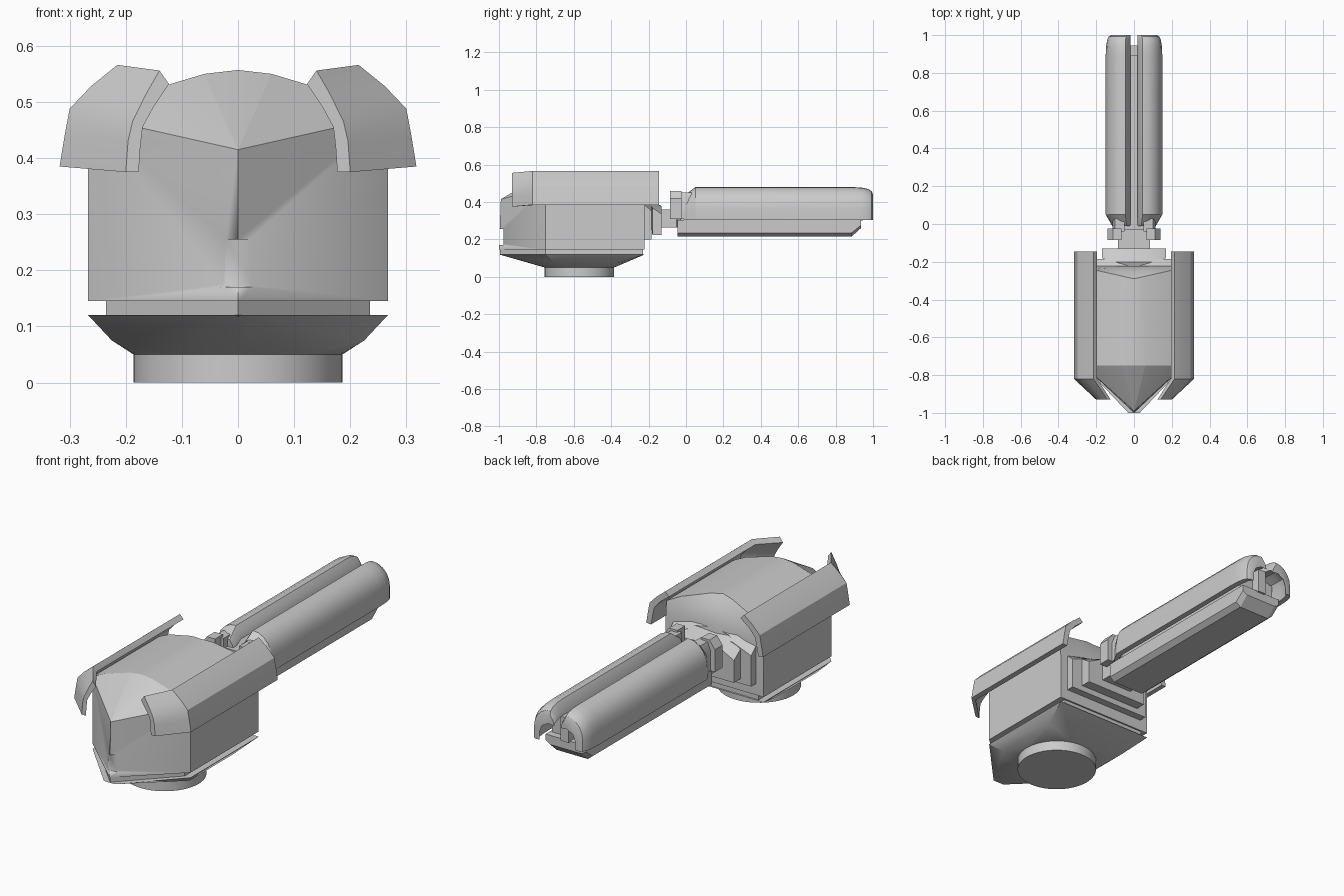
import bpy, bmesh, math

if "Cube" in bpy.data.objects:
    bpy.data.objects.remove(bpy.data.objects["Cube"])


def finish(name, bm, mirror=False):
    bmesh.ops.remove_doubles(bm, verts=bm.verts, dist=1e-5)
    bmesh.ops.recalc_face_normals(bm, faces=bm.faces)
    mesh = bpy.data.meshes.new(name)
    bm.to_mesh(mesh)
    bm.free()
    ob = bpy.data.objects.new(name, mesh)
    bpy.context.collection.objects.link(ob)
    if mirror:
        ob.modifiers.new("mirror", 'MIRROR').use_mirror_merge = False
    return ob


def loft(name, rings, mirror=False):
    """Skin a list of equal-length closed rings and cap both ends."""
    bm = bmesh.new()
    vs = [[bm.verts.new(p) for p in r] for r in rings]
    n = len(vs[0])
    for a, b in zip(vs, vs[1:]):
        for i in range(n):
            j = (i + 1) % n
            bm.faces.new((a[i], a[j], b[j], b[i]))
    bm.faces.new(vs[0])
    bm.faces.new(vs[-1])
    return finish(name, bm, mirror)


def prism_z(name, plan, z0, z1):
    return loft(name, [[(x, y, z) for x, y in plan] for z in (z0, z1)])


def prism_y(name, prof, y0, y1, mirror=False):
    return loft(name, [[(x, y, z) for x, z in prof] for y in (y0, y1)], mirror)


def sym(half):
    """Complete a right-half outline with its left half."""
    return half + [(-x, z) for x, z in reversed(half) if abs(x) > 1e-6]


def hull(points):
    bm = bmesh.new()
    for p in points:
        bm.verts.new(p)
    res = bmesh.ops.convex_hull(bm, input=bm.verts)
    junk = [v for v in res["geom_interior"] if isinstance(v, bmesh.types.BMVert)]
    bmesh.ops.delete(bm, geom=junk, context='VERTS')
    return bm


# round base
bm = bmesh.new()
bmesh.ops.create_cone(bm, cap_ends=True, segments=48, radius1=.186, radius2=.186, depth=.06)
bmesh.ops.translate(bm, verts=bm.verts, vec=(0, -.57, .03))
finish("base_ring", bm)

# flared skirt from the round base to the pointed turret plan
circle = [(.186 * math.cos(math.tau * i / 48), -.57 + .186 * math.sin(math.tau * i / 48), .05)
          for i in range(48)]
rim = [(s * x, y, z) for s in (-1, 1) for x, y, z in
       ((.267, -.22, .12), (.267, -.75, .12), (.225, -.70, .075), (.225, -.36, .075), (.03, -1, .12))]
finish("skirt", hull(circle + rim))

# recessed band between skirt and body
prism_z("band", [(.235, -.23), (.235, -.75), (0, -.995), (-.235, -.75), (-.235, -.23)], .118, .15)

# turret body: arched roof with sloped rear edge
arch = sym([(.267, .145), (.267, .475), (.2, .508), (.125, .53), (.06, .55), (0, .557)])
front = [(x, -.75, z) for x, z in arch]
crease = [(x, -.23 - .06 * (1 - abs(x) / .267), z) for x, z in arch]
mid = [(x, -.226 - .025 * (1 - abs(x) / .267), .145 + (z - .145) * .88) for x, z in arch]
rear = [(x, -.222, .145 + (z - .145) * .70) for x, z in arch]
body = loft("turret_body", [front, crease, mid, rear])

# pointed prow with a flat triangular brow
bm = hull(front + [(0, -1, .145), (0, -.99, .415)])
for e in bm.edges:
    a, c = e.verts
    tip = [v for v in (a, c) if v.co.y < -.95 and v.co.z > .3]
    if tip:
        o = e.other_vert(tip[0])
        if .03 < abs(o.co.x) < .08 or (o.co.y < -.95):
            e.smooth = False
prow = finish("prow", bm)

# flat trapezoid window cut into the prow edge
cutter = prism_y("window_cutter", [(.03, .17), (.024, .255), (-.024, .255), (-.03, .17)],
                 -1.1, -.977)
cutter.hide_render = True
cutter.display_type = 'WIRE'
b = prow.modifiers.new("window", 'BOOLEAN')
b.operation = 'DIFFERENCE'
b.object = cutter


# stepped rear plates whose tops rise towards the roof
def rear_plate(name, w, z0, z1, y0, y1):
    prof = sym([(w, z0), (w, z1 - .04), (w * .55, z1), (0, z1 + .004)])
    rise = [(x, y0 - .05 * (1 - abs(x) / w), z + (.035 if z > z0 + .1 else 0)) for x, z in prof]
    loft(name, [rise, [(x, y1, z) for x, z in prof]])


rear_plate("rear_plate_outer", .225, .2, .392, -.225, -.185)
rear_plate("rear_plate_inner", .17, .225, .375, -.18, -.13)
prism_z("gun_neck", [(.085, -.15), (.085, -.05), (.05, 0), (-.05, 0), (-.085, -.05), (-.085, -.15)],
        .265, .36)

# side cheek plates, folded inward at the front
main = [(.215, .566), (.262, .528), (.300, .488), (.309, .44), (.318, .385),
        (.292, .383), (.283, .43), (.274, .472), (.24, .510), (.195, .545)]
tip = [(.14, .556), (.165, .512), (.188, .465), (.196, .43), (.2, .375),
       (.177, .375), (.174, .42), (.17, .455), (.15, .492), (.123, .532)]
loft("cheek_plates", [[(x, -.145, z) for x, z in main], [(x, -.82, z) for x, z in main],
                      [(x, -.93, z) for x, z in tip]], mirror=True)

# paired collars behind the barrel
prism_y("barrel_collars", [(.065, .46), (.11, .46), (.14, .42), (.14, .31), (.1, .31), (.065, .34)],
        -.085, -.025, mirror=True)
prism_y("collar_links", [(.05, .45), (.1, .45), (.115, .41), (.115, .31), (.05, .31)],
        -.04, .03, mirror=True)

# barrel side shells with rounded muzzle
shell = [(.018, .42), (.026, .45), (.046, .48), (.075, .477), (.105, .462), (.129, .437),
         (.144, .405), (.15, .365), (.15, .305), (.122, .305), (.12, .36), (.104, .40), (.06, .425)]
stations = [(-.01, .74), (.05, 1), (.89, 1), (.94, .985), (.975, .94), (.993, .87), (1, .77)]
loft("barrel_shells", [[(.018 + (x - .018) * s, y, .305 + (z - .305) * s) for x, z in shell]
                       for y, s in stations], mirror=True)

# barrel core and lower keel
prism_y("barrel_core", sym([(.1, .30), (.1, .385), (.06, .40)]), -.03, .90)
prism_y("muzzle_block", sym([(.022, .30), (.022, .42)]), .89, .945)
keel = sym([(.11, .305), (.11, .235), (.085, .215)])
keel_end = sym([(.11, .305), (.11, .275), (.085, .26)])
loft("barrel_keel", [[(x, -.045, z) for x, z in keel], [(x, .885, z) for x, z in keel],
                     [(x, .935, z) for x, z in keel_end]])


# smooth shading with sharp edges kept
def shade(objs, deg):
    bpy.ops.object.select_all(action='DESELECT')
    for ob in objs:
        ob.select_set(True)
    bpy.context.view_layer.objects.active = objs[0]
    bpy.ops.object.shade_smooth_by_angle(angle=math.radians(deg), keep_sharp_edges=True)


shade([o for o in bpy.context.collection.objects if o != prow], 28)
shade([prow], 28)
